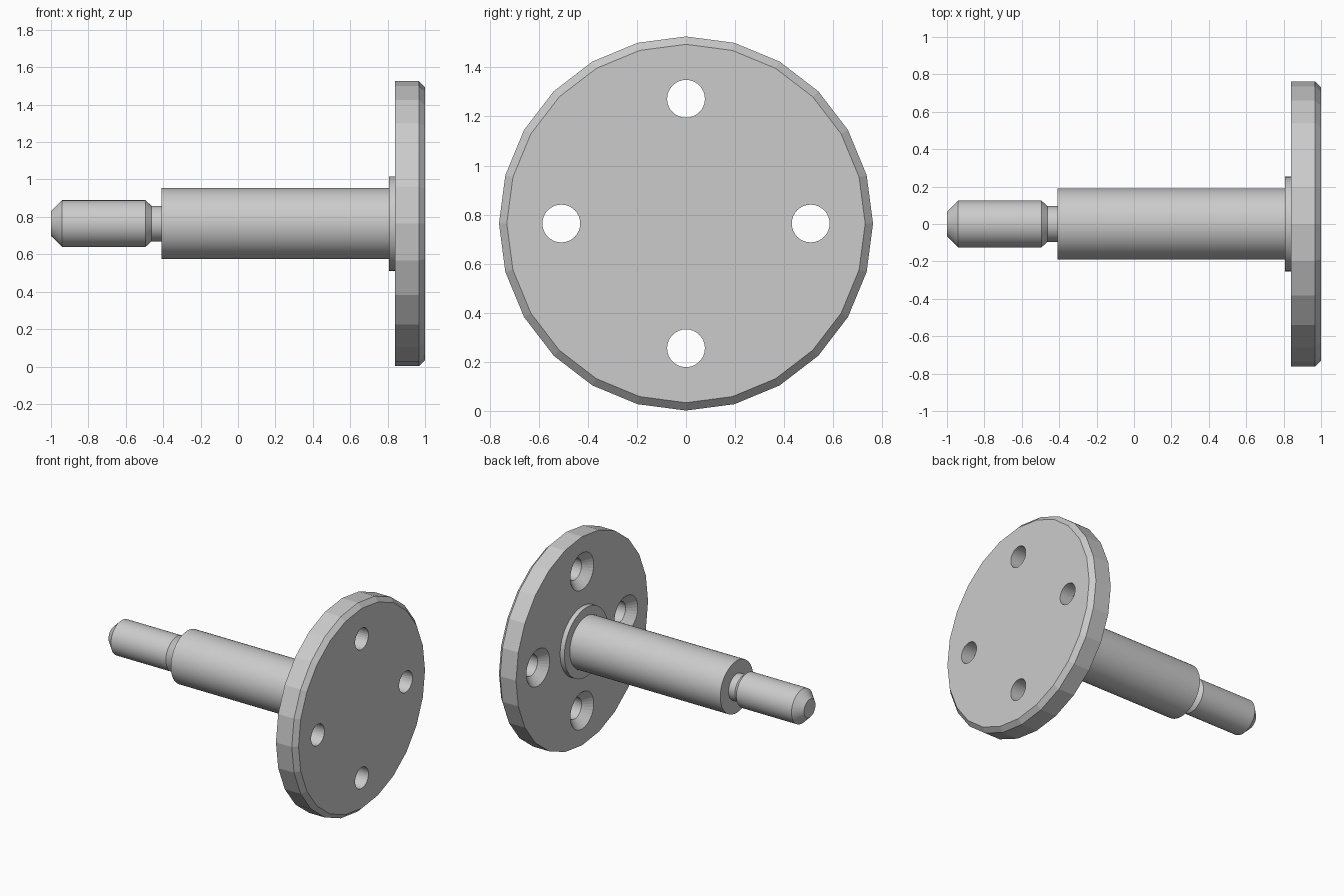
import bpy, bmesh
from math import cos, sin, pi, radians

if "Cube" in bpy.data.objects:
    bpy.data.objects.remove(bpy.data.objects["Cube"])

AXIS_Z = 0.764


def lathe(name, profile, sides, y=0.0, z=AXIS_Z):
    """Closed solid of revolution about an x-parallel axis; profile is (x, radius)."""
    bm = bmesh.new()
    rings = [[bm.verts.new((x, y + r * cos(2 * pi * i / sides), z + r * sin(2 * pi * i / sides)))
              for i in range(sides)] for x, r in profile]
    for a, b in zip(rings, rings[1:]):
        for i in range(sides):
            j = (i + 1) % sides
            bm.faces.new((a[i], a[j], b[j], b[i]))
    bm.faces.new(rings[0])
    bm.faces.new(rings[-1])
    bmesh.ops.recalc_face_normals(bm, faces=bm.faces)
    mesh = bpy.data.meshes.new(name)
    bm.to_mesh(mesh)
    bm.free()
    obj = bpy.data.objects.new(name, mesh)
    bpy.context.collection.objects.link(obj)
    return obj


def activate(obj):
    bpy.ops.object.select_all(action='DESELECT')
    obj.select_set(True)
    bpy.context.view_layer.objects.active = obj


# Faceted mounting flange with a chamfered outer rim
flange = lathe("flange", [(0.84, 0.762), (0.968, 0.762), (1.0, 0.73)], 24)

# Four countersunk bolt holes
for k in range(4):
    a = k * pi / 2
    cutter = lathe("hole_cutter", [(0.82, 0.155), (0.898, 0.077), (1.02, 0.077)], 32,
                   0.508 * cos(a), AXIS_Z + 0.508 * sin(a))
    cutter.hide_render = True
    mod = flange.modifiers.new("bolt_hole", 'BOOLEAN')
    mod.operation = 'DIFFERENCE'
    mod.solver = 'EXACT'
    mod.object = cutter
    activate(flange)
    bpy.ops.object.modifier_apply(modifier=mod.name)
    bpy.data.objects.remove(cutter)

# Stepped spindle: chamfered tip, relief neck, main shaft, collar
spindle = lathe("spindle", [
    (-1.0, 0.066), (-0.94, 0.125), (-0.495, 0.125), (-0.462, 0.095),
    (-0.41, 0.095), (-0.41, 0.19), (0.806, 0.19), (0.806, 0.253), (0.845, 0.253)], 48)
activate(spindle)
bpy.ops.object.shade_smooth_by_angle(angle=radians(25))
